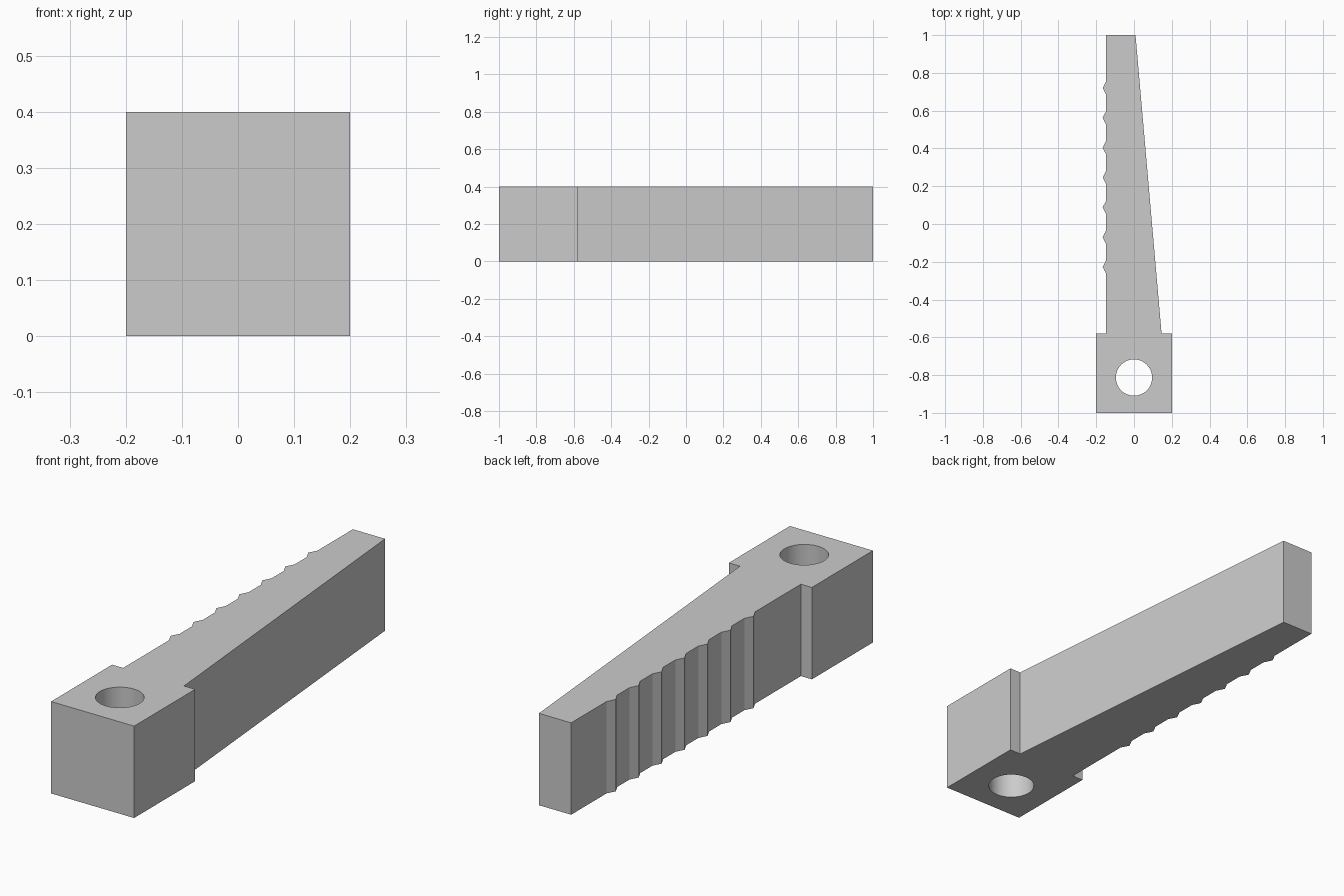
import bpy
import bmesh
import math

cube = bpy.data.objects.get("Cube")
if cube:
    bpy.data.objects.remove(cube, do_unlink=True)

HEIGHT = 0.4
SHOULDER_Y = -0.58
BAR_X = -0.147

# Plain grey material
grey = bpy.data.materials.new("plain_grey")
grey.use_nodes = True
colour = (0.6, 0.6, 0.6, 1)
grey.diffuse_color = colour
grey.node_tree.nodes["Principled BSDF"].inputs["Base Color"].default_value = colour

# Plan outline: square head, tapered arm, row of teeth along the straight edge
outline = [(-0.2, -1), (0.2, -1), (0.2, SHOULDER_Y), (0.146, SHOULDER_Y),
           (0.008, 1), (BAR_X, 1)]
for i in range(7):
    y = 0.72 - i * 0.158
    outline += [(BAR_X, y + 0.037), (BAR_X - 0.019, y), (BAR_X, y - 0.037)]
outline += [(BAR_X, SHOULDER_Y), (-0.2, SHOULDER_Y)]

# Extrude the outline into a solid
bm = bmesh.new()
base = bm.faces.new([bm.verts.new((x, y, 0)) for x, y in outline])
extruded = bmesh.ops.extrude_face_region(bm, geom=[base])["geom"]
top_verts = [v for v in extruded if isinstance(v, bmesh.types.BMVert)]
bmesh.ops.translate(bm, vec=(0, 0, HEIGHT), verts=top_verts)
bmesh.ops.recalc_face_normals(bm, faces=bm.faces)
mesh = bpy.data.meshes.new("toothed_arm")
bm.to_mesh(mesh)
bm.free()
arm = bpy.data.objects.new("toothed_arm", mesh)
bpy.context.collection.objects.link(arm)
mesh.materials.append(grey)

# Round pivot hole through the head
bpy.ops.mesh.primitive_cylinder_add(vertices=64, radius=0.096, depth=1,
                                    location=(0, -0.813, HEIGHT / 2))
cutter = bpy.context.object
cutter.name = "hole_cutter"
cutter.data.materials.append(grey)
cut = arm.modifiers.new("pivot_hole", 'BOOLEAN')
cut.operation = 'DIFFERENCE'
cut.solver = 'EXACT'
cut.object = cutter

bpy.ops.object.select_all(action='DESELECT')
arm.select_set(True)
bpy.context.view_layer.objects.active = arm
bpy.ops.object.modifier_apply(modifier=cut.name)
bpy.data.objects.remove(cutter, do_unlink=True)

# Smooth hole wall, crisp edges elsewhere
bpy.ops.object.shade_smooth_by_angle(angle=math.radians(15))
